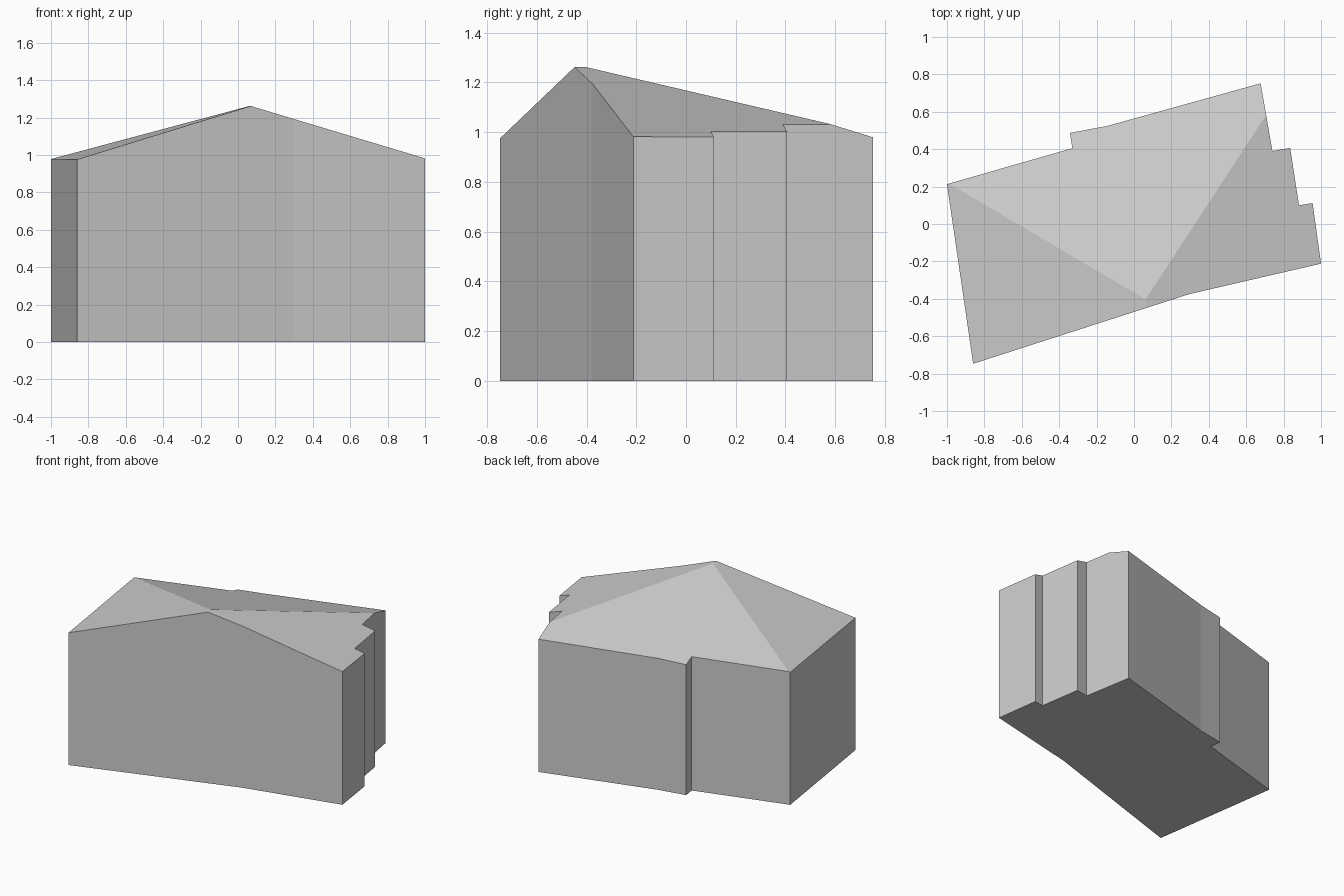
import bpy
import bmesh
from mathutils import Vector

cube = bpy.data.objects.get("Cube")
if cube:
    bpy.data.objects.remove(cube, do_unlink=True)

# Single plain grey
grey = bpy.data.materials.new("plain grey")
grey.use_nodes = True
colour = (0.6, 0.6, 0.6, 1)
grey.diffuse_color = colour
grey.node_tree.nodes["Principled BSDF"].inputs["Base Color"].default_value = colour

# Stepped footprint, counter-clockwise from the front right corner
FOOTPRINT = [(-0.86, -0.747), (0.295, -0.375), (1, -0.212), (0.955, 0.112),
             (0.882, 0.10), (0.835, 0.407), (0.74, 0.39), (0.677, 0.752),
             (-0.14, 0.525), (-0.342, 0.487), (-0.33, 0.405), (-1, 0.213)]
PEAK = Vector((0.062, -0.403, 1.262))

# Roof slopes through the peak: downhill direction and fall per unit
SLOPES = [((-0.988, -0.15), 0.297), ((0.988, 0.15), 0.293), ((-0.303, 0.953), 0.309)]

# Walls: extrude the footprint well above the roof
bm = bmesh.new()
base = bm.faces.new([bm.verts.new((x, y, 0)) for x, y in FOOTPRINT])
top = bmesh.ops.extrude_face_region(bm, geom=[base], use_keep_orig=True)
bmesh.ops.translate(bm, vec=(0, 0, 2),
                    verts=[v for v in top["geom"] if isinstance(v, bmesh.types.BMVert)])

# Roof: slice along each slope and cap the cut
for (dx, dy), fall in SLOPES:
    cut = bmesh.ops.bisect_plane(bm, geom=bm.verts[:] + bm.edges[:] + bm.faces[:],
                                 dist=1e-5, plane_co=PEAK,
                                 plane_no=Vector((dx * fall, dy * fall, 1)).normalized(),
                                 clear_outer=True)
    rim = [e for e in cut["geom_cut"] if isinstance(e, bmesh.types.BMEdge)]
    bmesh.ops.holes_fill(bm, edges=rim, sides=0)

bmesh.ops.recalc_face_normals(bm, faces=bm.faces[:])
mesh = bpy.data.meshes.new("house_body")
bm.to_mesh(mesh)
bm.free()
mesh.materials.append(grey)
house = bpy.data.objects.new("house_body", mesh)
bpy.context.collection.objects.link(house)
